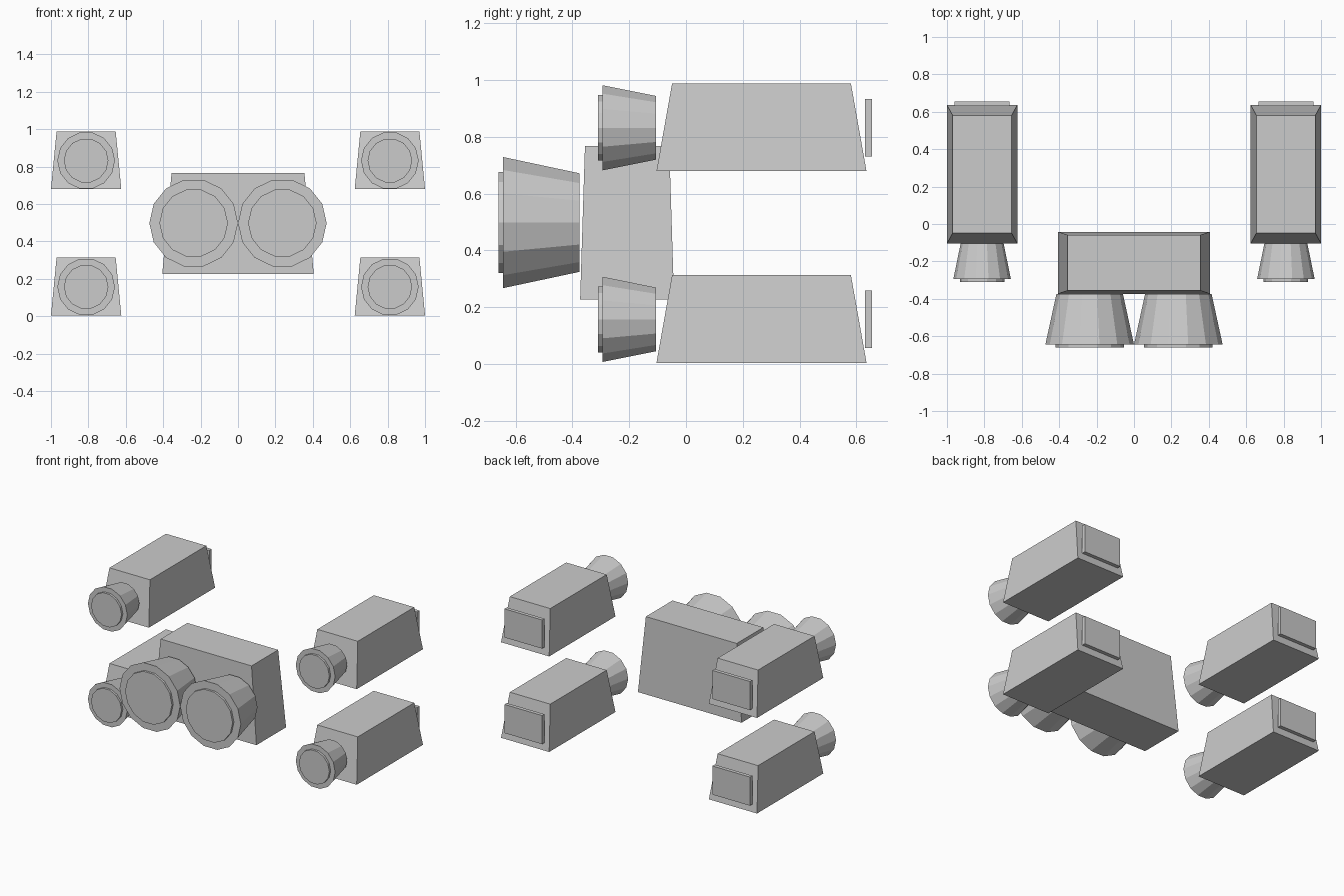
import bpy, bmesh
from math import pi
from mathutils import Matrix

if "Cube" in bpy.data.objects:
    bpy.data.objects.remove(bpy.data.objects["Cube"])


def finish(name, bm):
    bmesh.ops.recalc_face_normals(bm, faces=bm.faces)
    mesh = bpy.data.meshes.new(name)
    bm.to_mesh(mesh)
    bm.free()
    obj = bpy.data.objects.new(name, mesh)
    bpy.context.collection.objects.link(obj)
    return obj


def tapered_box(name, x, y, z, inset_x=0, inset_y=0):
    """Box spanning the given ranges, with its top face inset."""
    bm = bmesh.new()
    bmesh.ops.create_cube(bm, size=1)
    for v in bm.verts:
        top = v.co.z > 0
        sx, sy = (1 if v.co.x > 0 else -1), (1 if v.co.y > 0 else -1)
        v.co.x = (x[1] if sx > 0 else x[0]) - sx * inset_x * top
        v.co.y = (y[1] if sy > 0 else y[0]) - sy * inset_y * top
        v.co.z = z[1] if top else z[0]
    return finish(name, bm)


def cone_y(name, x, z, y_front, y_back, r_front, r_back):
    """14-sided cone lying along y, with a corner pointing up."""
    bm = bmesh.new()
    bmesh.ops.create_cone(bm, cap_ends=True, segments=14, radius1=r_back,
                          radius2=r_front, depth=y_back - y_front)
    place = (Matrix.Translation((x, (y_front + y_back) / 2, z))
             @ Matrix.Rotation(pi / 2, 4, 'X')
             @ Matrix.Rotation(pi / 2, 4, 'Z'))
    bmesh.ops.transform(bm, matrix=place, verts=bm.verts)
    return finish(name, bm)


# Central housing with two large lamps
tapered_box("central_housing", (-0.405, 0.405), (-0.373, -0.042), (0.227, 0.767), 0.05, 0.017)
for side, s in (("left", -1), ("right", 1)):
    cone_y(f"{side}_large_shade", s * 0.237, 0.498, -0.645, -0.375, 0.237, 0.178)
    cone_y(f"{side}_large_lens", s * 0.237, 0.498, -0.66, -0.635, 0.183, 0.183)

    # Four outer pods: housing, small lamp and rear panel
    for level, z in (("lower", 0.0), ("upper", 0.675)):
        n = f"{side}_{level}"
        c = s * 0.812
        tapered_box(f"{n}_housing", (c - 0.188, c + 0.188), (-0.104, 0.636),
                    (z + 0.004, z + 0.313), 0.03, 0.055)
        cone_y(f"{n}_shade", c, z + 0.157, -0.295, -0.105, 0.154, 0.115)
        cone_y(f"{n}_lens", c, z + 0.157, -0.31, -0.285, 0.119, 0.119)
        tapered_box(f"{n}_rear_panel", (c - 0.147, c + 0.147), (0.63, 0.656),
                    (z + 0.056, z + 0.258))
